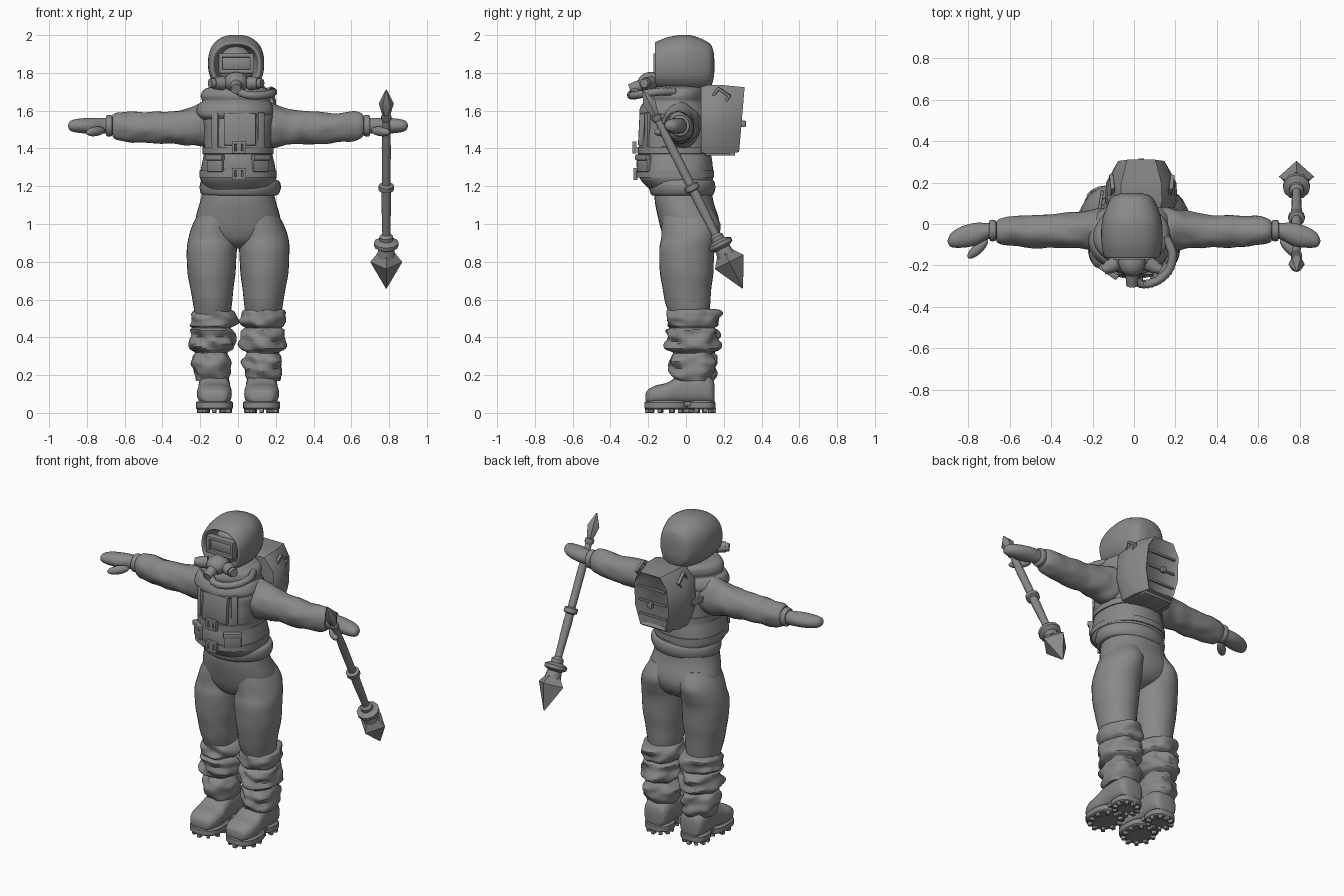
import bpy
import bmesh
from math import sin, cos, pi, radians
from mathutils import Vector, Matrix, Euler, noise

default_cube = bpy.data.objects.get("Cube")
if default_cube:
    bpy.data.objects.remove(default_cube, do_unlink=True)

grey = bpy.data.materials.new("plain grey")
grey.use_nodes = True
grey.diffuse_color = (.25, .25, .25, 1)
grey.node_tree.nodes["Principled BSDF"].inputs["Base Color"].default_value = grey.diffuse_color

built_objects = []
SIDES = (("left", 1), ("right", -1))


def finish(name, bm, location=(0, 0, 0), rotation=(0, 0, 0)):
    """Turn a bmesh into a named grey object."""
    bmesh.ops.recalc_face_normals(bm, faces=bm.faces)
    mesh = bpy.data.meshes.new(name)
    bm.to_mesh(mesh)
    bm.free()
    mesh.materials.append(grey)
    obj = bpy.data.objects.new(name, mesh)
    obj.location, obj.rotation_euler = location, rotation
    bpy.context.collection.objects.link(obj)
    built_objects.append(obj)
    return obj


def spline(keys, steps):
    """Catmull-Rom through the key sections."""
    keys = [Vector(key) for key in keys]
    for i in range(len(keys) - 1):
        before, start = keys[max(i - 1, 0)], keys[i]
        end, after = keys[i + 1], keys[min(i + 2, len(keys) - 1)]
        for k in range(steps):
            t = k / steps
            yield (start * 2 + (end - before) * t
                   + (before * 2 - start * 5 + end * 4 - after) * t * t
                   + (start * 3 - before - end * 3 + after) * t ** 3) / 2
    yield keys[-1]


def loft(name, keys, axis="Z", segments=32, steps=5, power=2, wrinkle=0, density=9, seed=0, **place):
    """Skin sections (position, centre a, centre b, radius a, radius b)."""
    bm = bmesh.new()
    rings = []
    for pos, ca, cb, ra, rb in spline(keys, steps):
        ring = []
        for j in range(segments):
            c, s = cos(2 * pi * j / segments), sin(2 * pi * j / segments)
            grow = 1
            if wrinkle:
                grow += wrinkle * noise.noise(Vector((c * 1.5, s * 1.5, pos * density + seed + c * .5)))
            bend = lambda v: abs(v) ** (2 / power) * (1 if v > 0 else -1)
            a = ca + max(ra, .002) * bend(c) * grow
            b = cb + max(rb, .002) * bend(s) * grow
            point = {"X": (pos, a, b), "Y": (b, pos, a), "Z": (a, b, pos)}[axis]
            ring.append(bm.verts.new(point))
        rings.append(ring)
    for low, high in zip(rings, rings[1:]):
        for j in range(segments):
            n = (j + 1) % segments
            bm.faces.new((low[j], low[n], high[n], high[j]))
    bm.faces.new(rings[0])
    bm.faces.new(rings[-1])
    return finish(name, bm, **place)


def box(name, location, size, rotation=(0, 0, 0), bevel=.006):
    bm = bmesh.new()
    bmesh.ops.create_cube(bm, size=1, matrix=Matrix.Diagonal((*size, 1)))
    if bevel:
        bmesh.ops.bevel(bm, geom=bm.edges[:], offset=bevel, segments=2, affect="EDGES", profile=.5)
    return finish(name, bm, location, rotation)


def ball(name, location, radii, rotation=(0, 0, 0)):
    bm = bmesh.new()
    bmesh.ops.create_uvsphere(bm, u_segments=24, v_segments=16, radius=1,
                              matrix=Matrix.Diagonal((*radii, 1)))
    return finish(name, bm, location, rotation)


def drum(name, location, radius, depth, rotation=(0, 0, 0)):
    bm = bmesh.new()
    bmesh.ops.create_cone(bm, cap_ends=True, segments=20, radius1=radius, radius2=radius * .85, depth=depth)
    return finish(name, bm, location, rotation)


def tube(name, points, radius):
    """Ribbed hose along a smooth path."""
    path = list(spline(points, 8))
    bm = bmesh.new()
    rings = []
    for i, point in enumerate(path):
        along = path[min(i + 1, len(path) - 1)] - path[max(i - 1, 0)]
        turn = along.to_track_quat("Z", "Y")
        r = radius * (1 if i % 2 else .88)
        rings.append([bm.verts.new(point + turn @ Vector((r * cos(pi * j / 6), r * sin(pi * j / 6), 0)))
                      for j in range(12)])
    for low, high in zip(rings, rings[1:]):
        for j in range(12):
            bm.faces.new((low[j], low[j - 1], high[j - 1], high[j]))
    bm.faces.new(rings[0])
    bm.faces.new(rings[-1])
    return finish(name, bm)


def frame(name, location, width, height, bar, depth, rotation=(0, 0, 0)):
    """Rectangular frame of four bars facing the front."""
    turn = Euler(rotation).to_matrix()
    for side, s in SIDES:
        across = Vector(location) + turn @ Vector((s * (width - bar) / 2, 0, 0))
        box(f"{name}_{side}_bar", across, (bar, depth, height), rotation, .003)
        upright = Vector(location) + turn @ Vector((0, 0, s * (height - bar) / 2))
        box(f"{name}_{'top' if s > 0 else 'bottom'}_bar", upright, (width, depth, bar), rotation, .003)


# Torso, scarf, waist and hips
loft("jacket", [(1.18, 0, -.03, .17, .16), (1.24, 0, -.05, .2, .195), (1.31, 0, -.058, .195, .2),
                (1.4, 0, -.06, .18, .19), (1.5, 0, -.055, .185, .18), (1.58, 0, -.05, .19, .165),
                (1.64, 0, -.04, .13, .13)], power=2.3, wrinkle=.03, segments=48)
for label, z, width, depth in (("chest", 1.39, .188, .198), ("lower", 1.265, .204, .207)):
    loft(label + "_strap", [(z + h, 0, -.058, width - inset, depth - inset)
                            for h, inset in ((-.02, .02), (-.018, 0), (.018, 0), (.02, .02))],
         steps=1, power=2.3, segments=48)
loft("scarf", [(1.54, -.01, -.05, .17, .15), (1.57, -.015, -.06, .2, .175), (1.6, -.015, -.06, .205, .18),
               (1.635, -.015, -.06, .19, .165), (1.65, -.01, -.055, .175, .155), (1.68, -.01, -.055, .182, .16),
               (1.715, -.01, -.05, .165, .15), (1.73, -.01, -.05, .11, .11)], wrinkle=.06, segments=48)
loft("waist_ring", [(1.15, .01, -.02, .18, .15), (1.157, .01, -.02, .203, .165), (1.19, .012, -.02, .215, .175),
                    (1.225, .012, -.02, .208, .17), (1.237, .01, -.02, .18, .15)])
loft("hips", [(1.2, 0, -.015, .18, .15), (1.12, 0, -.01, .2, .155), (1.02, 0, .015, .225, .16),
              (.95, 0, .02, .2, .145), (.9, 0, .015, .12, .11), (.87, 0, .01, .03, .05)], power=2.2)

# Front of the jacket: closing panel, buckles and pocket flaps
box("front_panel", (.01, -.235, 1.5), (.17, .03, .17), (-.05, 0, 0))
for label, z, y in (("upper", 1.405, -.272), ("lower", 1.265, -.268)):
    frame(label + "_buckle", (.005, y, z), .075, .065, .016, .022)
    box(label + "_buckle_tongue", (.005, y, z), (.03, .02, .06))
for side, s in SIDES:
    box(f"{side}_pocket", (s * .118, -.222, 1.32), (.1, .03, .09), (0, 0, s * .6))
    box(f"{side}_pocket_flap", (s * .121, -.228, 1.352), (.106, .034, .03), (0, 0, s * .6))
    box(f"{side}_shoulder_strap", (s * .12, -.205, 1.49), (.04, .02, .2), (0, 0, s * .5))
    box(f"{side}_side_strap", (s * .165, .08, 1.535), (.016, .17, .035), (0, 0, s * .15))

# Hood is open at the front, with the face set inside
loft("hood", [(.15, 1.84, -.01, .01, .01), (.146, 1.84, -.01, .07, .06), (.12, 1.84, -.01, .12, .105),
              (.02, 1.85, -.01, .15, .143), (-.08, 1.848, -.01, .145, .148), (-.15, 1.84, -.01, .128, .137),
              (-.165, 1.84, -.01, .117, .125), (-.15, 1.84, -.01, .107, .113), (-.1, 1.84, -.01, .1, .105),
              (-.07, 1.84, -.01, .09, .09)], axis="Y", power=2.4, segments=48)
ball("face", (-.01, -.055, 1.83), (.095, .1, .12))
box("goggle_lens", (-.01, -.135, 1.85), (.16, .05, .08), bevel=.02)
frame("goggle", (-.01, -.15, 1.85), .185, .105, .02, .045)
ball("mask", (-.01, -.185, 1.75), (.065, .07, .055))
drum("mask_valve", (-.01, -.265, 1.725), .032, .07, (radians(110), 0, 0))
for side, s in SIDES:
    drum(f"{side}_filter", (s * .095 - .01, -.2, 1.745), .037, .055, (0, s * pi / 2, s * -.5))
    drum(f"{side}_filter_cap", (s * .125 - .01, -.215, 1.745), .028, .03, (0, s * pi / 2, s * -.5))
tube("breathing_hose", [(-.01, -.26, 1.71), (.04, -.29, 1.685), (.11, -.275, 1.68), (.17, -.22, 1.69),
                        (.185, -.14, 1.7), (.15, -.06, 1.7)], .022)

# Arms, mittens, legs and boots
for side, s in SIDES:
    sleeve = [(.1, -.03, 1.53, .11, .11), (.17, -.025, 1.525, .105, .115), (.25, -.03, 1.515, .09, .1),
              (.35, -.035, 1.51, .083, .087), (.5, -.035, 1.51, .077, .08), (.63, -.035, 1.517, .065, .074),
              (.665, -.035, 1.52, .05, .055)]
    mitten = [(.67, -.03, 1.52, .035, .04), (.71, -.035, 1.52, .04, .042), (.77, -.05, 1.52, .055, .042),
              (.84, -.065, 1.52, .05, .038), (.885, -.078, 1.52, .032, .027), (.9, -.082, 1.52, .005, .005)]
    cuff = [(.665, -.032, 1.52, .04, .045), (.67, -.032, 1.52, .05, .055), (.695, -.032, 1.52, .05, .055),
            (.7, -.032, 1.52, .035, .04)]
    for label, keys, folds in (("sleeve", sleeve, .12), ("mitten", mitten, 0), ("cuff", cuff, 0)):
        loft(f"{side}_{label}", [(s * key[0], *key[1:]) for key in keys], axis="X", wrinkle=folds, density=14)
    ball(f"{side}_thumb", (s * .755, -.12, 1.49), (.065, .025, .025), (0, s * .1, s * -.75))

    loft(f"{side}_trouser_leg", [(z, s * cx, cy, rx, ry) for z, cx, cy, rx, ry in (
        (1.08, .1, .01, .1, .13), (1, .12, .025, .12, .155), (.93, .133, .02, .13, .15),
        (.86, .139, .005, .133, .148), (.75, .14, .005, .128, .142), (.66, .138, .005, .115, .128),
        (.58, .135, .01, .105, .118), (.5, .135, .02, .09, .1))], wrinkle=.03)
    loft(f"{side}_gaiter", [(z, s * .133, .038, r, r * 1.14) for z, r in (
        (.55, .09), (.54, .113), (.5, .12), (.465, .115), (.45, .098), (.435, .114), (.39, .118), (.34, .114),
        (.32, .088), (.3, .098), (.26, .11), (.21, .1), (.17, .085))],
         wrinkle=.24, density=22, seed=s * 7, steps=4, segments=40)
    loft(f"{side}_boot", [(y, (low + high) / 2, s * .125, (high - low) / 2, width) for y, low, high, width in (
        (-.215, .07, .09, .03), (-.205, .05, .12, .065), (-.16, .045, .145, .088), (-.1, .045, .16, .092),
        (-.05, .045, .19, .086), (0, .045, .21, .083), (.09, .045, .21, .083), (.14, .045, .18, .068),
        (.152, .07, .14, .03))], axis="Y", power=2.7)
    for label, y, half, wide in (("toe", -.105, .115, .098), ("heel", .08, .076, .083)):
        loft(f"{side}_{label}_sole", [(z, s * .125, y, wide - inset, half - inset)
                                      for z, inset in ((.018, .008), (.025, 0), (.055, 0), (.065, .012))],
             steps=1, power=2.6)
        for n in range(10):
            angle = 2 * pi * n / 10 + .3
            box(f"{side}_{label}_lug", (s * .125 + wide * .82 * cos(angle), y + half * .85 * sin(angle), .013),
                (.028, .022, .026), (0, 0, angle), .003)
    box(f"{side}_sole_arch", (s * .125, -.01, .048), (.13, .14, .025))

# Backpack: chamfered shell with a recessed rear panel
shell = bmesh.new()
half_outline = [(.1, 1.735), (.165, 1.66), (.175, 1.5), (.13, 1.37)]
outline = half_outline + [(-x, z) for x, z in reversed(half_outline)]
layers = []
for y, sx, sz in ((.08, .93, .95), (.11, 1, 1), (.2, .97, 1), (.31, .68, .94)):
    layers.append([shell.verts.new((.035 + x * sx, y - (1.73 - z) * .08 * (y > .25), 1.55 + (z - 1.55) * sz))
                   for x, z in outline])
for near, far in zip(layers, layers[1:]):
    for j in range(len(outline)):
        shell.faces.new((near[j - 1], near[j], far[j], far[j - 1]))
shell.faces.new(layers[0])
rear = shell.faces.new(layers[-1])
bmesh.ops.recalc_face_normals(shell, faces=shell.faces)
bmesh.ops.inset_individual(shell, faces=[rear], thickness=.02, depth=-.012)
finish("backpack", shell)
for z in (1.45, 1.54, 1.63):
    box("backpack_rib", (.035, .3 - (1.73 - z) * .08, z), (.19, .015, .014), bevel=.003)
box("backpack_latch", (.035, .305, 1.53), (.03, .025, .035))
box("backpack_base", (.035, .18, 1.372), (.2, .16, .02))
for side, s in SIDES:
    frame(f"{side}_pack_window", (.035 + s * .142, .185, 1.675), .085, .07, .014, .02, (s * .1, s * .6, s * 1.45))

# Mace held by the left hand, built downward then tilted
MACE = dict(location=(.785, -.23, 1.71), rotation=(.467, 0, 0))


def mace_part(name, sections, segments):
    loft(name, [(-t, 0, 0, r, r) for t, r in sections], steps=1, segments=segments, **MACE)


mace_part("mace_spike", [(0, .003), (.08, .04), (.155, .02)], 6)
mace_part("mace_top_collar", [(.15, .018), (.155, .027), (.175, .027), (.185, .02)], 12)
mace_part("mace_shaft", [(.16, .018), (.34, .024), (.56, .023), (.65, .026), (.86, .021), (.95, .022)], 12)
mace_part("mace_middle_collar", [(.56, .026), (.567, .04), (.593, .04), (.6, .026)], 12)
mace_part("mace_flange", [(.855, .022), (.87, .036), (.89, .036), (.905, .066), (.925, .066), (.94, .042),
                          (.985, .048)], 12)
mace_part("mace_head", [(.96, .04), (1.02, .085), (1.176, .003)], 4)

# Smooth shading that keeps the hard edges
bpy.ops.object.select_all(action="DESELECT")
for obj in built_objects:
    obj.select_set(True)
bpy.context.view_layer.objects.active = built_objects[0]
bpy.ops.object.shade_smooth_by_angle(angle=radians(35))
